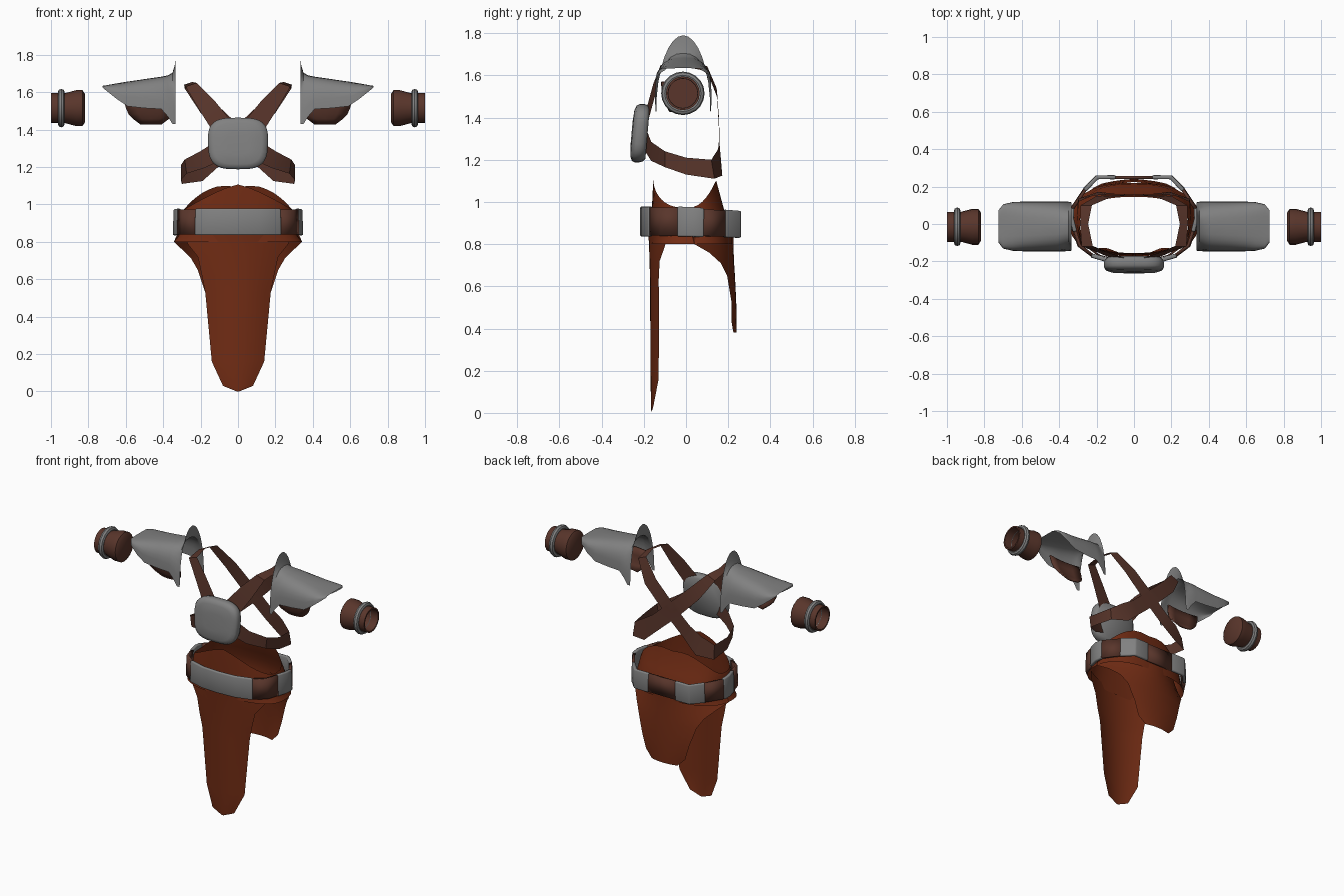
import bpy
from math import sin, cos, pi

if "Cube" in bpy.data.objects:
    bpy.data.objects.remove(bpy.data.objects["Cube"])


def material(name, rgb):
    m = bpy.data.materials.new(name)
    m.diffuse_color = (*rgb, 1)
    m.use_nodes = True
    m.node_tree.nodes["Principled BSDF"].inputs["Base Color"].default_value = m.diffuse_color
    return m


RUST = material("rust_cloth", (0.165, 0.025, 0.007))
BROWN = material("brown_leather", (0.10, 0.036, 0.024))
METAL = material("dull_metal", (0.22, 0.22, 0.22))


def grid(name, rows, mat, closed=False, caps=(), mirror=False, thick=0, bevel=0, angle=40):
    """Skin a list of equally long point rows into one surface."""
    n = len(rows[0])
    faces = []
    for r in range(len(rows) - 1):
        for c in range(n if closed else n - 1):
            d = (c + 1) % n
            faces.append((r * n + c, r * n + d, (r + 1) * n + d, (r + 1) * n + c))
    for r in caps:
        faces.append(tuple((r % len(rows)) * n + c for c in range(n)))
    mesh = bpy.data.meshes.new(name)
    mesh.from_pydata([p for row in rows for p in row], [], faces)
    ob = bpy.data.objects.new(name, mesh)
    bpy.context.collection.objects.link(ob)
    mesh.materials.append(mat)
    bpy.ops.object.select_all(action='DESELECT')
    ob.select_set(True)
    bpy.context.view_layer.objects.active = ob
    bpy.ops.object.mode_set(mode='EDIT')
    bpy.ops.mesh.select_all(action='SELECT')
    bpy.ops.mesh.normals_make_consistent(inside=False)
    bpy.ops.object.mode_set(mode='OBJECT')
    bpy.ops.object.shade_smooth_by_angle(angle=angle * pi / 180)
    if thick:
        s = ob.modifiers.new("Thickness", 'SOLIDIFY')
        s.thickness, s.offset = thick, 0
    if bevel:
        b = ob.modifiers.new("Bevel", 'BEVEL')
        b.width, b.segments = bevel, 2
    if mirror:
        ob.modifiers.new("Mirror", 'MIRROR')
    return ob


def spow(v, e):
    return abs(v) ** e * (1 if v >= 0 else -1)


# Wrist cuffs: closed inner end, hollow outer end, grey ring
CY, CZ = -0.015, 1.515


def tube(name, profile, mat, caps=(), sides=20):
    rows = [[(x, CY + r * cos(2 * pi * i / sides), CZ + r * sin(2 * pi * i / sides))
             for i in range(sides)] for x, r in profile]
    return grid(name, rows, mat, True, caps, True)


tube("wrist_cuff", [(.818, .075), (.832, .096), (.865, .096), (.925, .08), (1, .08),
                    (1, .07), (.87, .07)], BROWN, (0, -1))
tube("cuff_ring", [(.945 + .018 * cos(a), .086 + .017 * sin(a))
                   for a in [2 * pi * k / 8 for k in range(9)]], METAL)

# Shoulder guards: arched shell with a flared collar
shell = []
for x, zt, zb, w, e in [(.333, 1.79, 1.43, .128, 1), (.338, 1.745, 1.43, .13, .95),
                        (.35, 1.705, 1.43, .132, .85), (.375, 1.69, 1.47, .133, .75),
                        (.41, 1.683, 1.51, .133, .7), (.50, 1.67, 1.515, .133, .65),
                        (.59, 1.657, 1.525, .133, .6), (.65, 1.647, 1.565, .13, .55),
                        (.70, 1.638, 1.605, .118, .5), (.725, 1.634, 1.626, .085, .5)]:
    shell.append([(x, -.013 - w * spow(cos(pi * k / 16), e), zb + (zt - zb) * sin(pi * k / 16) ** e)
                  for k in range(17)])
grid("shoulder_guard", shell, METAL, mirror=True)

# Rounded leather pads hanging inside the front of the shoulder guards
pad = []
for z, x0, x1, y in [(1.57, .37, .61, -.115), (1.52, .362, .60, -.108), (1.485, .362, .585, -.10),
                     (1.46, .37, .56, -.09), (1.43, .41, .52, -.075)]:
    pad.append([(x0 + (x1 - x0) * t / 4, y + .012 * (t / 2 - 1) ** 2, z) for t in range(5)])
grid("shoulder_pad", pad, BROWN, mirror=True, thick=.01)

# Harness: one strap over the shoulder, crossing the back, returning under the arm
pairs = [((-.02, -.19, 1.40), (.08, -.19, 1.33)), ((.04, -.185, 1.45), (.14, -.175, 1.40)),
         ((.13, -.155, 1.56), (.21, -.145, 1.51)), ((.22, -.12, 1.65), (.28, -.12, 1.63)),
         ((.245, 0, 1.655), (.288, 0, 1.64)), ((.225, .1, 1.645), (.285, .1, 1.62)),
         ((.12, .145, 1.54), (.2, .15, 1.49)), ((-.04, .157, 1.39), (.04, .157, 1.33)),
         ((-.14, .157, 1.30), (-.09, .16, 1.215)), ((-.22, .152, 1.25), (-.19, .172, 1.125)),
         ((-.295, .12, 1.2), (-.30, .135, 1.11)), ((-.305, 0, 1.21), (-.305, 0, 1.13)),
         ((-.285, -.1, 1.24), (-.275, -.1, 1.165)), ((-.2, -.165, 1.285), (-.18, -.165, 1.195)),
         ((-.1, -.19, 1.35), (-.06, -.2, 1.25))]
grid("harness_strap", pairs, BROWN, mirror=True)

# Chest plate: rounded, leaning slab
plate = []
for y, s in [(-.182, .88), (-.194, .97), (-.21, 1), (-.232, 1), (-.245, .95), (-.254, .8), (-.258, .4)]:
    ring = []
    for k in range(32):
        a = 2 * pi * k / 32
        u, v = spow(cos(a), .62) * s, spow(sin(a), .62) * s
        ring.append((.16 * u * (1 + .03 * v), y + .012 * v, 1.326 + .138 * v))
    plate.append(ring)
grid("chest_plate", plate, METAL, True, (0, -1), angle=50)

# Belt: alternating leather and metal sections around the hips
SECTIONS = [("belt_front_plate", METAL, [(-.23, -.168), (-.12, -.2), (0, -.207), (.12, -.2), (.23, -.168)]),
            ("belt_front_leather", BROWN, [(.222, -.17), (.295, -.115), (.322, -.03)]),
            ("belt_side_plate", METAL, [(.32, -.04), (.338, .03), (.335, .085)]),
            ("belt_hip_leather", BROWN, [(.336, .078), (.262, .187)]),
            ("belt_rear_plate", METAL, [(.267, .18), (.2, .25), (.10, .25)]),
            ("belt_rear_leather", BROWN, [(-.105, .248), (.105, .248)])]
for name, mat, pts in SECTIONS:
    rows = []
    for x, y in pts:
        drop = max(0, y) * .08
        lo, hi = (.836, .978) if mat is METAL else (.84, .973)
        rows.append([(x, y, lo - drop * .3), (x * .985, y, hi - drop)])
    grid(name, rows, mat, mirror=pts[0][0] > 0, thick=.022 if mat is METAL else .017,
         bevel=.007 if mat is METAL else 0)

# Waist sash: ring with raised front and back edges
N = 40


def ring_pt(k, a, front, back, e=.8):
    t = 2 * pi * k / N
    s = spow(sin(t), e)
    return a * spow(cos(t), e), s * (back if s > 0 else front)


sash = [[], [], [], [], []]
for k in range(N):
    for row, (a, f, b, z) in enumerate([(.343, .168, .22, .80), (.318, .165, .22, .835),
                                        (.305, .163, .215, .90), (.295, .162, .18, .965)]):
        sash[row].append((*ring_pt(k, a, f, b), z))
    x, y = ring_pt(k, .29, .155, .145)
    r = min(1, abs(x) / .29)
    f = 1 - r ** (1.3 if y < 0 else 2.6)
    if y > 0:
        f -= .1 * max(0, 1 - r * 3)
    sash[4].append((x, y, .972 + .135 * f))
grid("waist_sash", sash, RUST, True)


# Hanging cloth panels: rows of height, half width, middle depth, edge depth
def panel(name, table):
    rows = []
    for z, w, ym, ye in table:
        rows.append([(w * t / 5, ym + (ye - ym) * (t / 5) ** 2, z) for t in range(-5, 6)])
    grid(name, rows, RUST)


panel("front_panel", [(.84, .28, -.178, -.09), (.79, .27, -.175, -.10), (.72, .215, -.173, -.125),
                      (.62, .193, -.17, -.13), (.53, .175, -.17, -.127), (.16, .14, -.168, -.13),
                      (.03, .08, -.166, -.155), (0, .006, -.164, -.164)])
panel("rear_panel", [(.84, .325, .225, .03), (.80, .343, .225, .04), (.76, .30, .226, .11),
                     (.71, .25, .228, .165), (.65, .215, .232, .195), (.53, .175, .238, .215),
                     (.43, .145, .24, .216), (.38, .095, .24, .225)])
